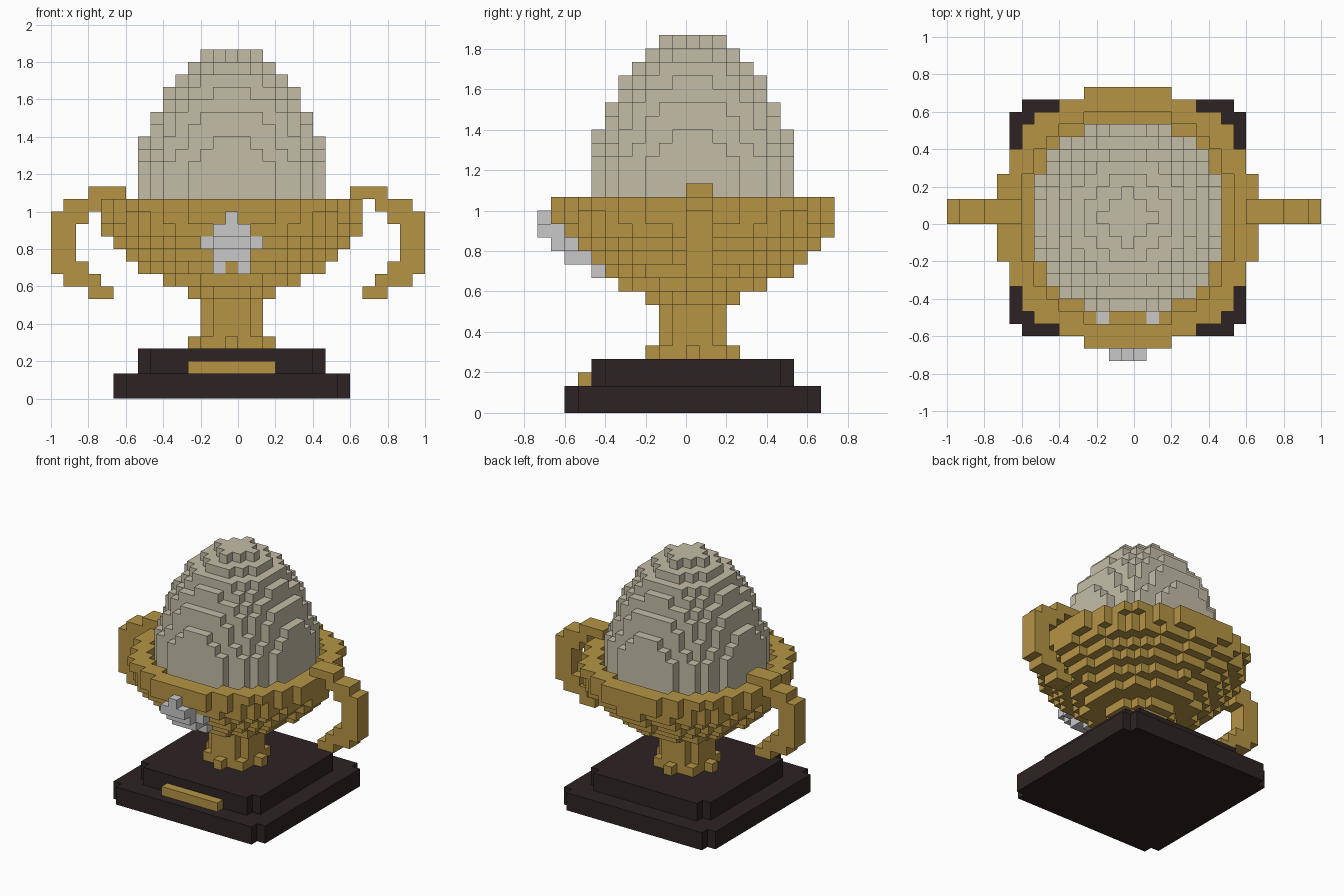
import bpy, bmesh

if "Cube" in bpy.data.objects:
    bpy.data.objects.remove(bpy.data.objects["Cube"])

V = 2 / 30            # cube size
CX, CY = 14, 11       # centre column of the cup
cells = {}            # (i, j, k) -> part name


def disc(part, k, r2, hole=-1):
    """One round layer of cubes; r2 is the squared radius in cubes."""
    for a in range(-11, 12):
        for b in range(-11, 12):
            if hole < a * a + b * b <= r2:
                cells[CX + a, CY + b, k] = part


def slab(part, ks, h):
    """Square layers with the four corner cubes left out."""
    for k in ks:
        for a in range(-h, h + 1):
            for b in range(-h, h + 1):
                if abs(a) + abs(b) < 2 * h:
                    cells[CX + a, CY + b, k] = part


# Two-step plinth and its plaque
slab("lower_base", (0, 1), 9)
slab("upper_base", (2, 3), 7)
for a in range(-3, 4):
    cells[CX + a, 3, 2] = "plaque"

# Stem, solid bowl bottom, hollow rim
for k, r2 in zip(range(4, 9), (9, 5, 5, 5, 10)):
    disc("stem", k, r2)
bowl = {9: 32, 10: 49, 11: 67, 12: 84, 13: 102, 14: 110, 15: 114}
for k, r2 in bowl.items():
    disc("cup", k, r2, 75 if k > 12 else -1)

# Egg standing in the cup
egg = (62, 62, 62, 62, 62, 62, 56, 51, 46, 41, 34, 28, 20, 12, 4)
for k, r2 in enumerate(egg, 13):
    disc("egg", k, r2)

# Star hugging the front of the bowl
star = {14: (0,), 13: (-1, 0, 1), 12: (-2, -1, 0, 1, 2), 11: (-1, 0, 1), 10: (-1, 1)}
for k, cols in star.items():
    for a in cols:
        depth = int((bowl[k] - a * a) ** 0.5)
        for d in (depth, depth + 1):
            cells[CX + a, CY - d, k] = "star"

# Mirrored handles: height -> first and last column
handle = {16: (3, 5), 15: (1, 3), 14: (0, 2), 13: (0, 1), 12: (0, 1),
          11: (0, 1), 10: (0, 2), 9: (1, 3), 8: (3, 4)}
for k, (lo, hi) in handle.items():
    for i in range(lo, hi + 1):
        for j in (11, 12):
            cells[i, j, k] = "left_handle"
            cells[29 - i, j, k] = "right_handle"


def material(name, rgb):
    m = bpy.data.materials.new(name)
    m.diffuse_color = (*rgb, 1)
    m.use_nodes = True
    m.node_tree.nodes["Principled BSDF"].inputs["Base Color"].default_value = m.diffuse_color
    return m


gold = material("gold", (0.46, 0.296, 0.06))
cream = material("stone_cream", (0.55, 0.505, 0.385))
dark = material("dark_wood", (0.027, 0.017, 0.017))
silver = material("silver", (0.58, 0.58, 0.59))
colours = {"lower_base": dark, "upper_base": dark, "egg": cream, "star": silver}


def build(part):
    """Make the exposed cube faces of one part."""
    bm = bmesh.new()
    verts = {}

    def vert(p):
        if p not in verts:
            verts[p] = bm.verts.new((p[0] * V - 1, (p[1] - 11) * V, p[2] * V))
        return verts[p]

    for c, name in cells.items():
        if name != part:
            continue
        for ax in range(3):
            for s in (0, 1):
                n = list(c)
                n[ax] += 2 * s - 1
                if tuple(n) in cells:
                    continue
                ring = []
                for u, w in ((0, 0), (1, 0), (1, 1), (0, 1)):
                    p = list(c)
                    p[ax] += s
                    p[(ax + 1) % 3] += u
                    p[(ax + 2) % 3] += w
                    ring.append(vert(tuple(p)))
                bm.faces.new(ring if s else ring[::-1])
    mesh = bpy.data.meshes.new(part)
    bm.to_mesh(mesh)
    bm.free()
    mesh.materials.append(colours.get(part, gold))
    bpy.context.collection.objects.link(bpy.data.objects.new(part, mesh))


for part in sorted(set(cells.values())):
    build(part)
